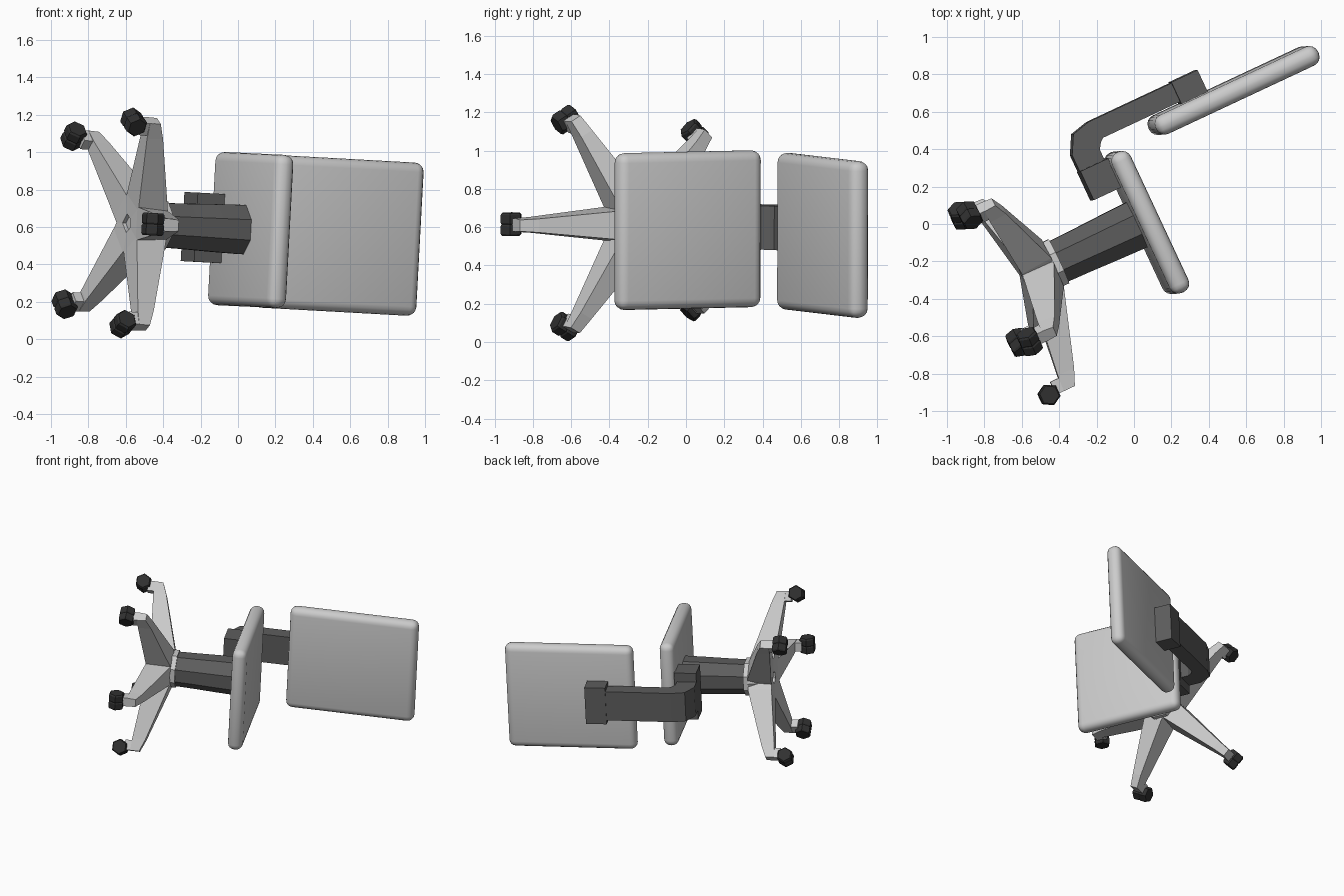
import bpy, bmesh
from math import radians, sin, cos, pi
from mathutils import Vector, Matrix

if "Cube" in bpy.data.objects:
    bpy.data.objects.remove(bpy.data.objects["Cube"])

# Chair frame: local x sideways, y backwards, z up the chair; the chair lies on its side
B = Vector((-0.423, 0.906, 0.02)).normalized()
U = Vector((0.905, 0.423, -0.05))
U = (U - B * U.dot(B)).normalized()
X = B.cross(U)
POSE = Matrix((X, B, U)).transposed().to_4x4()
POSE.translation = (0, 0, 0.588)


def material(name, v):
    m = bpy.data.materials.new(name)
    m.diffuse_color = (v, v, v, 1)
    m.use_nodes = True
    m.node_tree.nodes["Principled BSDF"].inputs["Base Color"].default_value = m.diffuse_color
    return m


DARK = material("dark_plastic", 0.11)
BLACK = material("black_rubber", 0.03)


def finish(name, bm, mat=None, local=Matrix()):
    bmesh.ops.recalc_face_normals(bm, faces=bm.faces)
    bm.transform(POSE @ local)
    me = bpy.data.meshes.new(name)
    bm.to_mesh(me)
    bm.free()
    ob = bpy.data.objects.new(name, me)
    bpy.context.collection.objects.link(ob)
    if mat:
        me.materials.append(mat)
    return ob


def box(name, lo, hi, mat=None, bevel=0):
    bm = bmesh.new()
    bmesh.ops.create_cube(bm, size=1)
    lo, hi = Vector(lo), Vector(hi)
    for v in bm.verts:
        v.co = Vector([(lo[i] + hi[i]) / 2 + v.co[i] * (hi[i] - lo[i]) for i in range(3)])
    if bevel:
        bmesh.ops.bevel(bm, geom=bm.edges[:], offset=bevel, segments=4,
                        profile=0.5, affect='EDGES')
        for f in bm.faces:
            f.smooth = True
    return finish(name, bm, mat)


def loft(name, rings, mat=None, local=Matrix()):
    """Skin a list of equal-length point rings and cap both ends."""
    bm = bmesh.new()
    vs = [[bm.verts.new(p) for p in r] for r in rings]
    n = len(rings[0])
    for a, b in zip(vs, vs[1:]):
        for i in range(n):
            bm.faces.new((a[i], a[(i + 1) % n], b[(i + 1) % n], b[i]))
    bm.faces.new(vs[0])
    bm.faces.new(vs[-1])
    return finish(name, bm, mat, local)


def ring(r, z, n=8, y=-0.01):
    return [(r * cos(2 * pi * (i + .5) / n), y + r * sin(2 * pi * (i + .5) / n), z)
            for i in range(n)]


# Cushions
box("seat", (-0.41, -0.435, 0.01), (0.41, 0.392, 0.12), bevel=0.05)
box("backrest", (-0.41, 0.366, 0.305), (0.41, 0.476, 1.265), bevel=0.05)

# Central column and collar
loft("column", [ring(0.128, -0.47), ring(0.132, -0.31), ring(0.138, -0.155), ring(0.143, 0.02)], DARK)
loft("collar", [ring(0.14, -0.495), ring(0.14, -0.45)])
loft("hub", [ring(0.10, -0.64, 10), ring(0.14, -0.485, 10)])

# Backrest support: block below the seat, bent arm, mounting plate
box("support_block", (-0.185, 0.21, -0.15), (0.185, 0.38, 0.015), DARK)
path = [((0.37, -0.15), (0.37, -0.003)), ((0.475, -0.15), (0.44, -0.003)),
        ((0.575, -0.096), (0.475, 0.02)), ((0.60, 0.005), (0.49, 0.04)),
        ((0.60, 0.17), (0.49, 0.17)), ((0.60, 0.335), (0.49, 0.335)),
        ((0.60, 0.50), (0.49, 0.50))]
W = 0.115
loft("support_arm", [[(-W, *o), (W, *o), (W, *i), (-W, *i)] for o, i in path], DARK)
box("support_plate", (-0.145, 0.47, 0.495), (0.145, 0.605, 0.65), DARK)

# Five tapered legs, each with a stub and a hexagonal caster
sections = [(0.04, 0.095, -0.66, -0.485), (0.13, 0.09, -0.665, -0.485),
            (0.55, 0.042, -0.715, -0.618), (0.64, 0.035, -0.72, -0.655)]
for k, a in enumerate((0, 60, -60, 134, -134)):
    spin = Matrix.Translation((0, -0.01, 0)) @ Matrix.Rotation(radians(a), 4, 'Z')
    loft(f"leg_{k + 1}", [[(-w, -r, lo), (w, -r, lo), (w * .85, -r, hi), (-w * .85, -r, hi)]
                          for r, w, lo, hi in sections], None, spin)
    loft(f"caster_stub_{k + 1}", [[(-.034, -.565, z), (.034, -.565, z), (.034, -.64, z),
                                   (-.034, -.64, z)] for z in (-0.70, -0.765)], None, spin)
    hexes = [[(x, -0.625 + r * cos(i * pi / 3), -0.80 + r * sin(i * pi / 3)) for i in range(6)]
             for x, r in ((-.06, .052), (-.05, .06), (-.008, .06), (0, .054), (.008, .06),
                          (.05, .06), (.06, .052))]
    loft(f"caster_{k + 1}", hexes, BLACK, spin)
